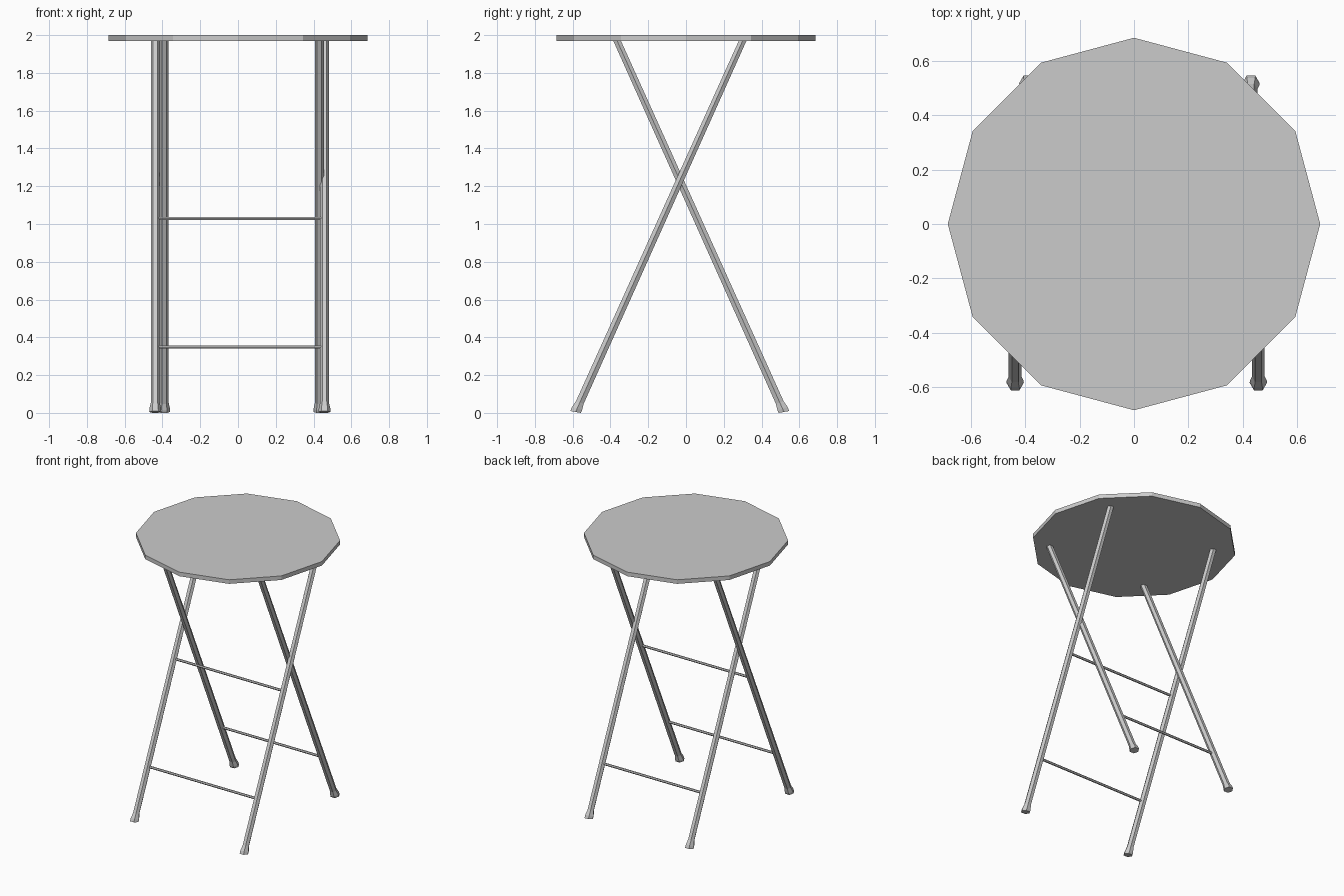
import bpy, bmesh
from math import sin, cos, pi, radians
from mathutils import Vector

if "Cube" in bpy.data.objects:
    bpy.data.objects.remove(bpy.data.objects["Cube"])


def finish(name, bm):
    bmesh.ops.recalc_face_normals(bm, faces=bm.faces)
    me = bpy.data.meshes.new(name)
    bm.to_mesh(me)
    bm.free()
    ob = bpy.data.objects.new(name, me)
    bpy.context.collection.objects.link(ob)
    return ob


def loft(name, rings):
    """Skin a list of rings of points and cap both ends."""
    bm = bmesh.new()
    vs = [[bm.verts.new(p) for p in r] for r in rings]
    n = len(vs[0])
    for a, b in zip(vs, vs[1:]):
        for i in range(n):
            j = (i + 1) % n
            bm.faces.new((a[i], a[j], b[j], b[i]))
    bm.faces.new(vs[0][::-1])
    bm.faces.new(vs[-1])
    return finish(name, bm)


def leg(name, x, y0, y1, top=1.975):
    """Hexagonal slanted tube with a flared foot."""
    slope = (y1 - y0) / top
    rings = []
    for z, r, tilt in ((0.005, 0.032, 0.18), (0.022, 0.031, 0.35),
                       (0.055, 0.0235, 0.35), (top, 0.0235, 0)):
        ring = []
        for i in range(6):
            a = i * pi / 3
            dy = r * sin(a)
            ring.append((x + r * cos(a), y0 + slope * z + dy,
                         z - tilt * slope / 0.45 * dy))
        rings.append(ring)
    return loft(name, rings)


def bar(name, x0, x1, y, z, r=0.009):
    """Thin hexagonal cross bar along x."""
    return loft(name, [[(x, y + r * cos(i * pi / 3), z + r * sin(i * pi / 3))
                        for i in range(6)] for x in (x0, x1)])


# Seat: flat twelve-sided disc
loft("seat", [[(0.686 * cos(i * pi / 6), 0.686 * sin(i * pi / 6), z)
               for i in range(12)] for z in (1.97, 2.0)])

# Crossed legs
FRONT, BACK = (-0.587, 0.302), (0.521, -0.367)
leg("front_leg_left", -0.438, *FRONT)
leg("front_leg_right", 0.458, *FRONT)
leg("back_leg_left", -0.391, *BACK)
leg("back_leg_right", 0.431, *BACK)


# Cross bars
def on_leg(ends, z):
    return ends[0] + (ends[1] - ends[0]) * z / 1.975


bar("front_bar_lower", -0.43, 0.45, on_leg(FRONT, 0.35), 0.35)
bar("front_bar_upper", -0.43, 0.45, on_leg(FRONT, 1.03), 1.03)
bar("back_bar_lower", -0.385, 0.425, on_leg(BACK, 0.35), 0.35)
